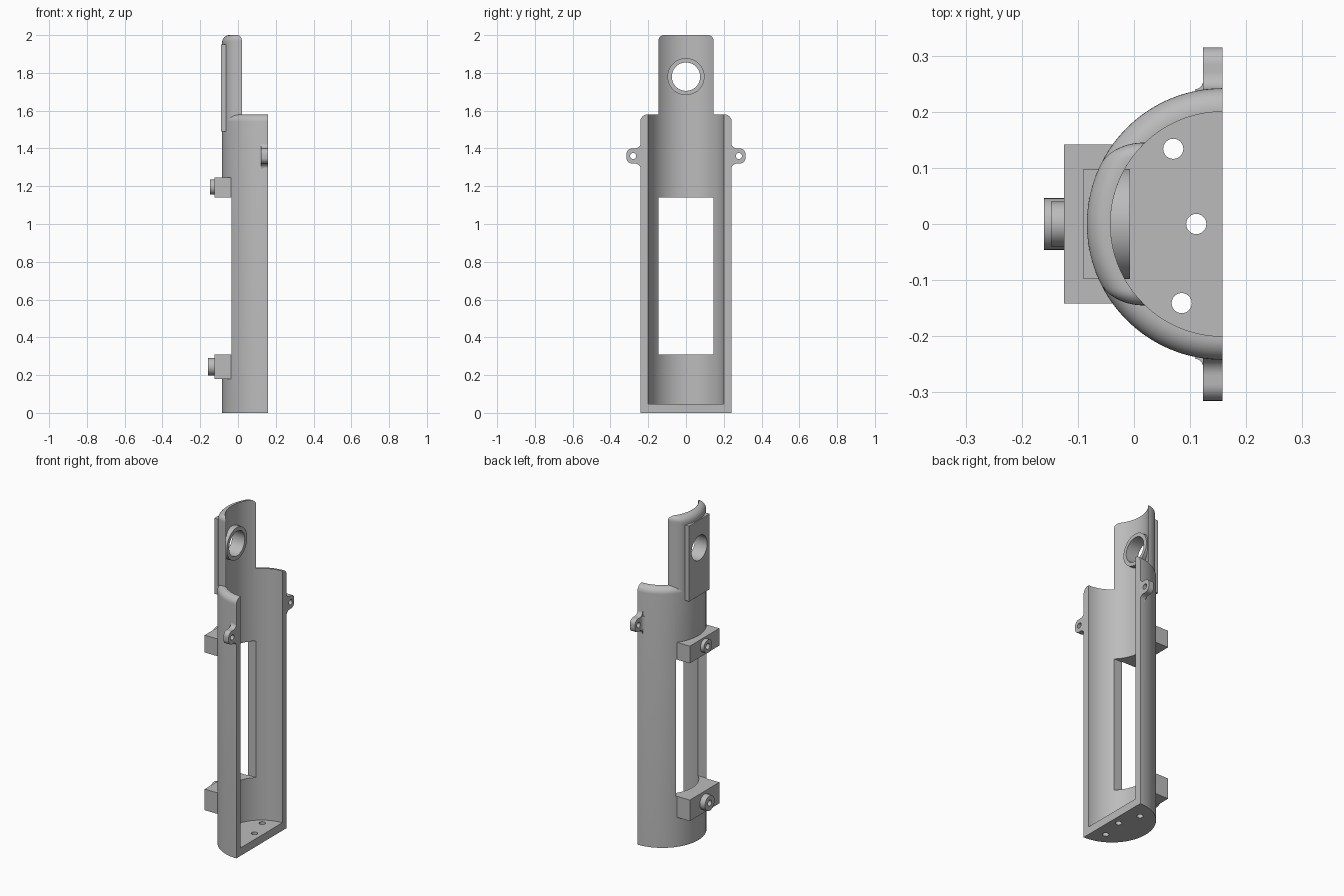
import bpy, bmesh
from math import sin, cos, pi, sqrt, hypot, radians

if "Cube" in bpy.data.objects:
    bpy.data.objects.remove(bpy.data.objects["Cube"])

GREY = (0.5, 0.5, 0.5, 1)
mat = bpy.data.materials.new("plain_grey")
mat.use_nodes = True
mat.diffuse_color = GREY
mat.node_tree.nodes["Principled BSDF"].inputs["Base Color"].default_value = GREY

CX, R_IN, R_OUT = 0.158, 0.2, 0.242     # half-tube axis and radii
HALF, FILLET = 0.145, 0.038             # half width of tongue and window
BODY_TOP, TOP = 1.58, 2.0


def finish(name, bm):
    bmesh.ops.recalc_face_normals(bm, faces=bm.faces)
    mesh = bpy.data.meshes.new(name)
    bm.to_mesh(mesh)
    bm.free()
    mesh.materials.append(mat)
    ob = bpy.data.objects.new(name, mesh)
    bpy.context.collection.objects.link(ob)
    return ob


def loft(name, rings):
    """Closed solid through equal-length rings of points."""
    bm = bmesh.new()
    loops = [[bm.verts.new(p) for p in ring] for ring in rings]
    n = len(loops[0])
    for a, b in zip(loops, loops[1:]):
        for i in range(n):
            j = (i + 1) % n
            bm.faces.new((a[i], a[j], b[j], b[i]))
    bm.faces.new(loops[0])
    bm.faces.new(loops[-1])
    return finish(name, bm)


def box(name, x, y, z):
    return loft(name, [[(x[0], b, c), (x[1], b, c), (x[1], d, c), (x[0], d, c)]
                       for b, d, c in ((y[0], y[1], z[0]), (y[0], y[1], z[1]))])


def arc(cx, cy, r, a0, a1, n=8):
    return [(cx + r * cos(radians(a0 + (a1 - a0) * i / n)),
             cy + r * sin(radians(a0 + (a1 - a0) * i / n))) for i in range(n + 1)]


def rod_x(name, x0, x1, y, z, r, n=48):
    ring = arc(y, z, r, 0, 360, n)[:-1]
    return loft(name, [[(x, a, b) for a, b in ring] for x in (x0, x1)])


def rod_z(name, z0, z1, x, y, r, n=48):
    ring = arc(x, y, r, 0, 360, n)[:-1]
    return loft(name, [[(a, b, z) for a, b in ring] for z in (z0, z1)])


def cut(ob, cutter):
    cutter.hide_render = True
    mod = ob.modifiers.new("cut", "BOOLEAN")
    mod.operation, mod.solver, mod.object = "DIFFERENCE", "EXACT", cutter
    bpy.context.view_layer.objects.active = ob
    bpy.ops.object.modifier_apply(modifier=mod.name)
    bpy.data.objects.remove(cutter)


# Half-tube body with a rounded outer top edge and a back window
profile = [(R_IN, 0), (R_OUT, 0)]
profile += arc(R_OUT - FILLET, BODY_TOP - FILLET, FILLET, 0, 90)
profile += [(R_IN, BODY_TOP)]
angles = [pi / 2 + pi * i / 64 for i in range(65)]
body = loft("body_shell", [[(CX + r * cos(a), r * sin(a), z) for r, z in profile]
                           for a in angles])
cut(body, box("window_cutter", (-0.3, 0.1), (-HALF, HALF), (0.308, 1.14)))

# Floor with three drain holes
half_disc = arc(CX, 0, R_IN + 0.01, 90, 270, 48)
floor = loft("floor", [[(x, y, z) for x, y in half_disc] for z in (0, 0.048)])
for x, y in ((0.07, 0.134), (0.111, 0), (0.085, -0.141)):
    cut(floor, rod_z("drain_cutter", -0.1, 0.1, x, y, 0.018, 24))


# Curved tongue: a grid on the tube wall, thinned towards its rounded outline
def make_tongue():
    corner, base = 0.027, BODY_TOP - FILLET
    rows = [base + (TOP - base) * sin(pi / 2 * i / 32) for i in range(33)]
    cols = [sin(pi / 2 * i / 20) for i in range(-20, 21)]
    bm = bmesh.new()
    inner, outer = [], []
    for z in rows:
        qz = z - (TOP - corner)
        width = HALF - corner + sqrt(max(corner ** 2 - max(qz, 0) ** 2, 0))
        row_in, row_out = [], []
        for u in cols:
            y = width * u
            qy = abs(y) - (HALF - corner)
            d = corner - hypot(max(qy, 0), max(qz, 0)) - min(max(qy, qz), 0)
            e = FILLET - min(max(d, 0), FILLET)
            r = R_OUT - FILLET + sqrt(max(FILLET ** 2 - e ** 2, 0))
            row_in.append(bm.verts.new((CX - sqrt(R_IN ** 2 - y * y), y, z)))
            row_out.append(bm.verts.new((CX - sqrt(r * r - y * y), y, z)))
        inner.append(row_in)
        outer.append(row_out)
    for g in (inner, outer):
        for a, b in zip(g, g[1:]):
            for i in range(len(cols) - 1):
                bm.faces.new((a[i], a[i + 1], b[i + 1], b[i]))

    def rim(g):
        return (g[0] + [r[-1] for r in g[1:]] + g[-1][-2::-1]
                + [r[0] for r in g[-2:0:-1]])
    a, b = rim(inner), rim(outer)
    for i in range(len(a)):
        bm.faces.new((a[i - 1], a[i], b[i], b[i - 1]))
    return finish("tongue", bm)


# Tongue, its back plate and round collar share one through hole
tongue = make_tongue()
plate = box("back_plate", (-0.09, -0.055), (-0.098, 0.098), (1.49, 1.95))
collar = rod_x("hole_collar", -0.085, -0.007, 0, 1.78, 0.098, 64)
for ob in (tongue, plate, collar):
    cut(ob, rod_x("hole_cutter", -0.3, 0.2, 0, 1.78, 0.075, 64))

# Rear mounting blocks with hollow bosses
for label, z0, z1, zc, tip, r in (("lower", 0.18, 0.308, 0.245, -0.16, 0.046),
                                  ("upper", 1.14, 1.245, 1.196, -0.148, 0.04)):
    block = box(label + "_block", (-0.125, -0.02), (-0.142, 0.142), (z0, z1))
    cut(block, rod_z("bore_cutter", -0.1, 2.1, CX, 0, R_IN + 0.004, 128))
    boss = rod_x(label + "_boss", tip, -0.12, 0, zc, r)
    for ob in (block, boss):
        cut(ob, rod_x("screw_cutter", -0.3, -0.1, 0, zc, 0.018, 24))

# Side ears with flared roots and screw holes
EAR_Z = 1.36
upper = [(0.225, 0.07)] + arc(0.27, 0.07, 0.03, 180, 270) + arc(0.285, 0.01, 0.03, 90, 0)
outline = upper + [(y, -z) for y, z in reversed(upper)]
root = arc(0.108, 0.255, 0.015, 270, 360) + [(0.14, 0.255), (0.14, 0.225), (0.115, 0.225)]
for side, s in (("left", 1), ("right", -1)):
    ear = loft(side + "_ear", [[(x, s * y, EAR_Z + z) for y, z in outline]
                               for x in (0.123, CX)])
    cut(ear, rod_x("ear_cutter", 0, 0.3, s * 0.28, EAR_Z, 0.016, 24))
    loft(side + "_ear_root", [[(x, s * y, EAR_Z + z) for x, y in root]
                              for z in (-0.04, 0.04)])

# Smooth the curves, keep the edges crisp
bpy.ops.object.select_all(action="DESELECT")
for ob in bpy.context.scene.objects:
    if ob.type == "MESH" and mat.name in ob.data.materials:
        ob.select_set(True)
        bpy.context.view_layer.objects.active = ob
bpy.ops.object.shade_smooth_by_angle(angle=radians(30))
